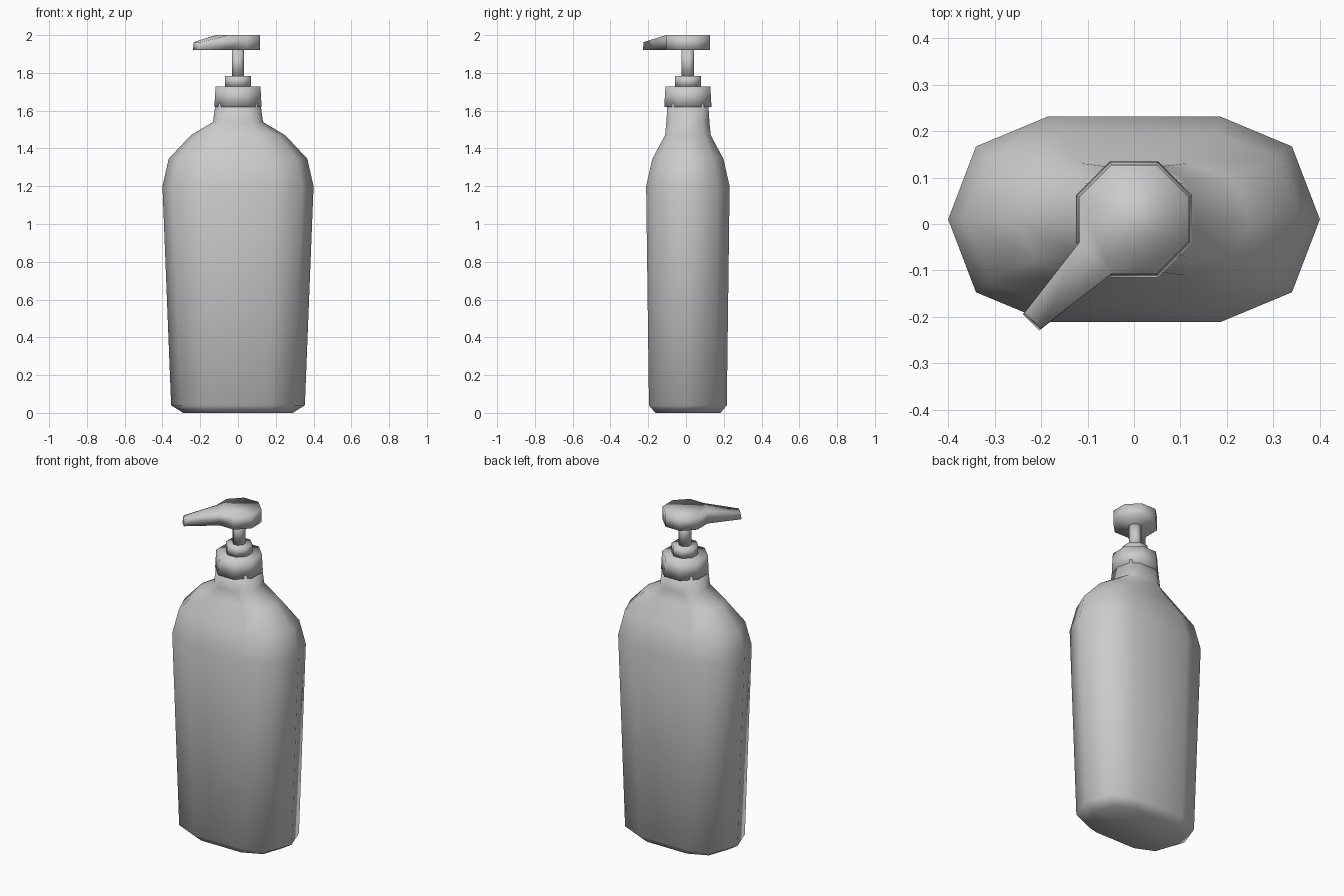
import bpy, bmesh, math
from mathutils import Vector

if "Cube" in bpy.data.objects:
    bpy.data.objects.remove(bpy.data.objects["Cube"])

CY = 0.01  # depth position of the bottle axis


def loft(name, rings):
    """Skin closed rings of equal point count and cap both ends."""
    bm = bmesh.new()
    loops = [[bm.verts.new(p) for p in ring] for ring in rings]
    n = len(loops[0])
    for a, b in zip(loops, loops[1:]):
        for i in range(n):
            j = (i + 1) % n
            bm.faces.new((a[i], a[j], b[j], b[i]))
    bm.faces.new(loops[0][::-1])
    bm.faces.new(loops[-1])
    return name, bm


def finish(name, bm):
    bmesh.ops.recalc_face_normals(bm, faces=bm.faces[:])
    for f in bm.faces:
        f.smooth = True
    me = bpy.data.meshes.new(name)
    bm.to_mesh(me)
    bm.free()
    ob = bpy.data.objects.new(name, me)
    bpy.context.collection.objects.link(ob)
    return ob


def flask_ring(z, hx, hy):
    """Ten-sided flattened section."""
    quarter = [(1, 0), (0.85, 0.71), (0.465, 1)]
    half = quarter + [(-x, y) for x, y in quarter[::-1]]
    pts = half + [(x, -y) for x, y in half[4:0:-1]]
    return [(x * hx, CY + y * hy, z) for x, y in pts]


def octagon(z, apothem):
    r = apothem / math.cos(math.pi / 8)
    return [(r * math.cos(a), CY + r * math.sin(a), z)
            for a in (math.pi / 8 + i * math.pi / 4 for i in range(8))]


# Bottle body with shoulders and neck: height, half width, half depth
profile = [(0, 0.29, 0.172), (0.04, 0.354, 0.206), (1.2, 0.40, 0.221),
           (1.345, 0.367, 0.188), (1.47, 0.25, 0.121),
           (1.54, 0.132, 0.114), (1.64, 0.119, 0.108)]
finish(*loft("bottle_body", [flask_ring(*p) for p in profile]))

# Screw cap, collar and pump stem
for name, z0, r0, z1, r1 in [("screw_cap", 1.62, 0.125, 1.728, 0.119),
                             ("pump_collar", 1.728, 0.069, 1.783, 0.069),
                             ("pump_stem", 1.783, 0.033, 1.92, 0.033)]:
    finish(*loft(name, [octagon(z0, r0), octagon(z1, r1)]))

# Pump head: octagon with one side drawn out into a tapering nozzle
name, bm = loft("pump_head", [octagon(1.92, 0.117), octagon(2.0, 0.117)])
bmesh.ops.recalc_face_normals(bm, faces=bm.faces[:])
out = Vector((-1, -1, 0)).normalized()
side = Vector((1, -1, 0)).normalized()
axis = Vector((0, CY, 0))
face = max(bm.faces, key=lambda f: f.normal.dot(out))
tip = bmesh.ops.extrude_discrete_faces(bm, faces=[face])["faces"][0]
for v in tip.verts:
    top = v.co.z > 1.95
    s = math.copysign(0.025, (v.co - axis).dot(side))
    v.co = axis + out * (0.306 if top else 0.313) + side * s
    v.co.z = 1.963 if top else 1.92
finish(name, bm)
